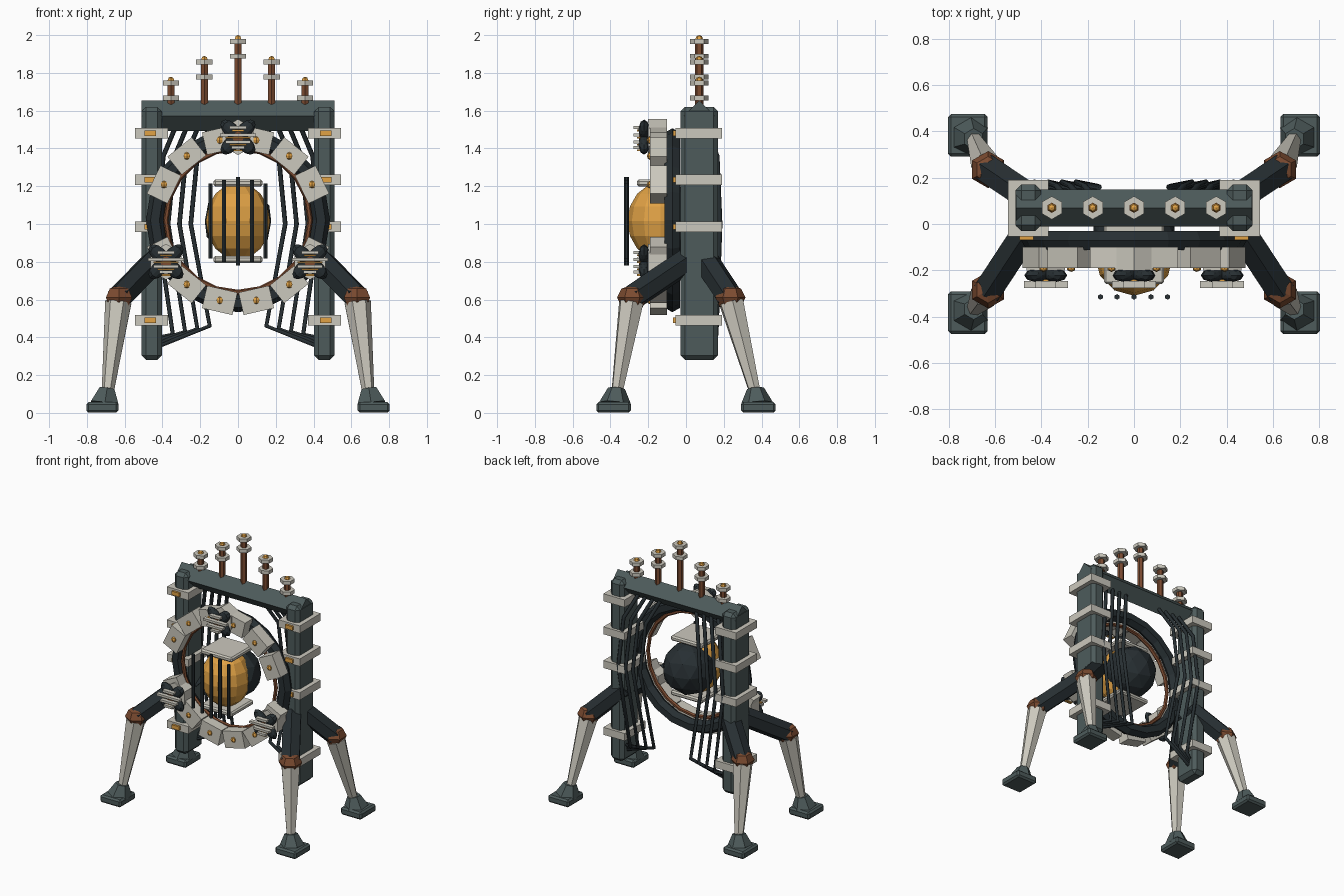
import bpy, math
from mathutils import Vector, Matrix

if "Cube" in bpy.data.objects:
    bpy.data.objects.remove(bpy.data.objects["Cube"])

def mat(name, c):
    m = bpy.data.materials.new(name)
    m.diffuse_color = (*c, 1)
    m.use_nodes = True
    m.node_tree.nodes["Principled BSDF"].inputs["Base Color"].default_value = m.diffuse_color
    return m

SLATE = mat("slate", (0.075, 0.105, 0.105))
DARK = mat("dark", (0.02, 0.028, 0.032))
WHITE = mat("ceramic", (0.60, 0.58, 0.51))
COPPER = mat("copper", (0.20, 0.07, 0.03))
AMBER = mat("amber", (0.75, 0.36, 0.06))

def finish(name, m, bevel=0):
    o = bpy.context.object
    o.name = name
    o.data.materials.append(m)
    if bevel:
        b = o.modifiers.new("bevel", 'BEVEL')
        b.width, b.segments = bevel, 1
    return o

def box(name, loc, size, m, bevel=0, ry=0):
    bpy.ops.mesh.primitive_cube_add(size=1)
    o = finish(name, m, bevel)
    o.data.transform(Matrix.Diagonal((*size, 1)))
    o.location, o.rotation_euler = loc, (0, ry, 0)
    return o

def rod(name, a, b, r1, m, r2=None, n=6, spin=0):
    a, b = Vector(a), Vector(b)
    bpy.ops.mesh.primitive_cone_add(vertices=n, radius1=r1, radius2=r1 if r2 is None else r2,
                                    depth=(b - a).length, location=(a + b) / 2)
    o = finish(name, m)
    o.data.transform(Matrix.Rotation(spin, 4, 'Z'))
    o.rotation_mode = 'QUATERNION'
    o.rotation_quaternion = (b - a).to_track_quat('Z', 'Y')
    return o

def ball(name, loc, scale, m, seg=8, rings=6, ry=0):
    bpy.ops.mesh.primitive_uv_sphere_add(segments=seg, ring_count=rings, radius=1, location=loc)
    o = finish(name, m)
    o.scale, o.rotation_euler = scale, (0, ry, 0)
    return o

def ring(name, loc, R, r, m, n=20, k=6):
    bpy.ops.mesh.primitive_torus_add(major_segments=n, minor_segments=k, major_radius=R, minor_radius=r,
                                     location=loc, rotation=(math.pi / 2, 0, 0))
    return finish(name, m)

def cable(name, pts, r, m):
    c = bpy.data.curves.new(name, 'CURVE')
    c.dimensions, c.bevel_depth, c.bevel_resolution, c.use_fill_caps = '3D', r, 1, True
    s = c.splines.new('POLY')
    s.points.add(len(pts) - 1)
    for p, q in zip(s.points, pts):
        p.co = (*q, 1)
    c.materials.append(m)
    bpy.context.collection.objects.link(bpy.data.objects.new(name, c))

ZC = 1.02

# frame: posts, bands with indicator plates, diamond cross beam
for s in (-1, 1):
    box("post", (s * 0.457, 0.07, 0.95), (0.11, 0.2, 1.34), SLATE, 0.025)
    for z in (1.48, 1.235, 0.985, 0.49):
        box("post_band", (s * 0.457, 0.068, z), (0.175, 0.245, 0.055), WHITE)
        box("band_plate", (s * 0.465, -0.06, z), (0.06, 0.02, 0.028), AMBER)
rod("cross_beam", (-0.51, 0.07, 1.573), (0.51, 0.07, 1.573), 0.08, SLATE, n=4)

# insulator stacks on the beam
for x, top in ((-0.355, 1.78), (-0.178, 1.89), (0, 2.0), (0.178, 1.89), (0.355, 1.78)):
    rod("insulator_rod", (x, 0.07, 1.6), (x, 0.07, top - 0.02), 0.022, COPPER)
    for dz in (0.112, 0.033):
        rod("insulator_disc", (x, 0.07, top - dz - 0.013), (x, 0.07, top - dz + 0.013), 0.05, WHITE)
    ball("insulator_tip", (x, 0.07, top - 0.02), (0.02,) * 3, AMBER, 6, 4)

# four legs
for s in (-1, 1):
    for f, hy, ky in ((-1, 0.02, -0.285), (1, 0.10, 0.235)):
        hip, knee = (s * 0.43, hy, 0.815), (s * 0.63, ky, 0.61)
        ankle = (s * 0.69, f * 0.365, 0.11)
        rod("thigh", hip, knee, 0.07, DARK)
        ball("knee", knee, (0.08, 0.08, 0.068), COPPER, 6, 4)
        rod("shin", ankle, (s * 0.634, ky + f * 0.005, 0.585), 0.032, WHITE, 0.07)
        rod("ankle_cone", (s * 0.705, f * 0.375, 0.05), (s * 0.693, f * 0.368, 0.13), 0.085, SLATE, 0.045)
        box("foot", (s * 0.718, f * 0.383, 0.029), (0.17, 0.183, 0.056), SLATE, 0.012)

# ring with ceramic segments
ring("ring_core", (0, -0.072, ZC), 0.44, 0.047, DARK)
ring("copper_winding", (0, -0.10, ZC), 0.382, 0.014, COPPER)
for i in range(14):
    if i in (3, 10):
        continue
    a = (i + 0.5) * 2 * math.pi / 14
    x, z = 0.435 * math.sin(a), ZC + 0.435 * math.cos(a)
    box("ring_segment", (x, -0.145, z), (0.165, 0.09, 0.122), WHITE, ry=a)
    ball("segment_stud", (x, -0.192, z), (0.02, 0.015, 0.02), AMBER, 6, 4)

# three emitters on the ring: hex pad, dark petals, slatted grille
for k in range(3):
    a = k * 2 * math.pi / 3
    x, z = 0.44 * math.sin(a), ZC + 0.44 * math.cos(a)
    if k:
        z += 0.0
    rod("emitter_pad", (x, -0.10, z), (x, -0.2, z), 0.095, WHITE)
    rod("emitter_hub", (x, -0.19, z), (x, -0.25, z), 0.03, COPPER)
    for j in range(4):
        t = math.pi / 4 + j * math.pi / 2
        ball("emitter_petal", (x + 0.055 * math.cos(t), -0.222, z + 0.055 * math.sin(t)),
             (0.066, 0.03, 0.038), DARK, 8, 6, ry=-t)
    for dz, w in ((0.05, 0.09), (0.012, 0.19), (-0.025, 0.13), (-0.055, 0.07)):
        box("emitter_slat", (x, -0.262, z + dz), (w, 0.03, 0.016), WHITE)
        box("emitter_glow", (x, -0.25, z + dz - 0.015), (w * 0.7, 0.02, 0.008), AMBER)

# reactor core: amber front, dark back, end plates and cage bars
ball("core_glow", (0, -0.135, 1.015), (0.17, 0.175, 0.205), AMBER, 12, 8)
bpy.ops.mesh.primitive_ico_sphere_add(subdivisions=2, radius=0.185, location=(0, -0.04, 1.015))
finish("core_back", DARK)
for z in (1.217, 0.812):
    box("core_plate", (0, -0.13, z), (0.26, 0.26, 0.036), WHITE, 0.01)
for x in (-0.145, -0.073, 0, 0.073, 0.145):
    h = 0.235 - abs(x) * 0.25
    rod("cage_bar", (x, -0.315, ZC - 0.005 - h), (x, -0.315, ZC - 0.005 + h), 0.012, DARK)

# hanging cables at the back
for s in (-1, 1):
    for i in range(4):
        cable("cable", [(s * (0.14 + 0.06 * i), 0.08, 1.54), (s * (0.215 + 0.06 * i), 0.165, 1.36),
                        (s * (0.25 + 0.06 * i), 0.18, 1.0), (s * (0.15 + 0.065 * i), 0.16, 0.46 - 0.015 * i),
                        (s * 0.43, 0.10, 0.35 + 0.015 * i)], 0.013, DARK)
